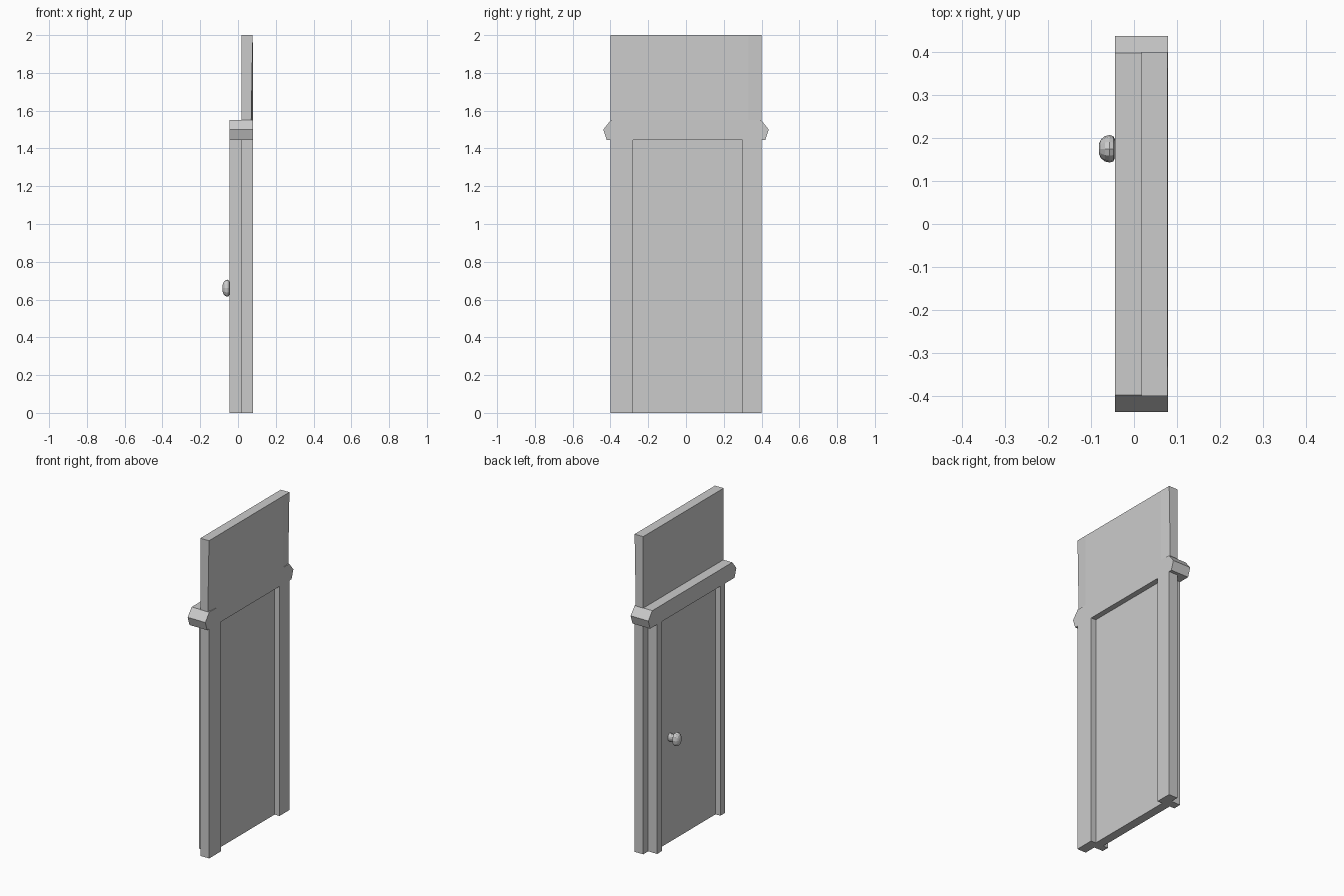
import bpy, bmesh, math
from mathutils import Vector

if "Cube" in bpy.data.objects:
    bpy.data.objects.remove(bpy.data.objects["Cube"])


def loft(name, rings):
    """Join matching rings of points with quads and cap both ends."""
    bm = bmesh.new()
    loops = [[bm.verts.new(p) for p in ring] for ring in rings]
    for a, b in zip(loops, loops[1:]):
        for i in range(len(a)):
            j = (i + 1) % len(a)
            bm.faces.new((a[i], a[j], b[j], b[i]))
    bm.faces.new(loops[0])
    bm.faces.new(loops[-1])
    bmesh.ops.recalc_face_normals(bm, faces=bm.faces)
    mesh = bpy.data.meshes.new(name)
    bm.to_mesh(mesh)
    bm.free()
    obj = bpy.data.objects.new(name, mesh)
    bpy.context.collection.objects.link(obj)
    return obj


def prism_x(name, outline, x0, x1):
    """Extrude a (y, z) outline along x."""
    return loft(name, [[(x, y, z) for y, z in outline] for x in (x0, x1)])


def slab(name, x0, x1, y0, y1, z0, z1):
    return prism_x(name, [(y0, z0), (y1, z0), (y1, z1), (y0, z1)], x0, x1)


FRONT, WALL, BACK = -0.044, 0.018, 0.079   # depth planes along x
HEAD, TOP = 1.445, 1.55                    # lintel bottom and top

# Wall posts and slimmer door jambs on either side of the opening
for side, outer, mid, inner in (("left", -0.4, -0.325, -0.28),
                                ("right", 0.4, 0.35, 0.30)):
    slab(side + "_wall_post", WALL, BACK, *sorted((outer, inner)), 0, HEAD)
    slab(side + "_door_jamb", FRONT, WALL, *sorted((mid, inner)), 0, HEAD)

# Recessed door panel
slab("door_panel", -0.01, 0.045, -0.28, 0.30, 0, HEAD)

# Lintel with pointed ends
prism_x("lintel", [(-0.42, HEAD), (0.42, HEAD), (0.438, 1.5), (0.398, TOP),
                   (-0.398, TOP), (-0.438, 1.5)], FRONT, BACK)

# Wall above the door, its lower back corners pulled in slightly


def wall_ring(z, corner, middle):
    return [(WALL, -0.4, z), (corner, -0.4, z), (middle, -0.33, z),
            (middle, 0.33, z), (corner, 0.4, z), (WALL, 0.4, z)]


loft("upper_wall", [wall_ring(TOP, 0.07, BACK), wall_ring(2.0, 0.078, 0.078)])

# Door knob: turned profile (x, radius factor), taller than wide
profile = [(-0.01, 0.6), (-0.025, 0.5), (-0.042, 0.55), (-0.048, 0.92),
           (-0.057, 1.0), (-0.068, 0.92), (-0.077, 0.68), (-0.082, 0.35)]
N = 12
knob = loft("door_knob", [[(x, 0.175 + 0.032 * r * math.cos(2 * math.pi * i / N),
                            0.66 + 0.045 * r * math.sin(2 * math.pi * i / N))
                           for i in range(N)] for x, r in profile])
